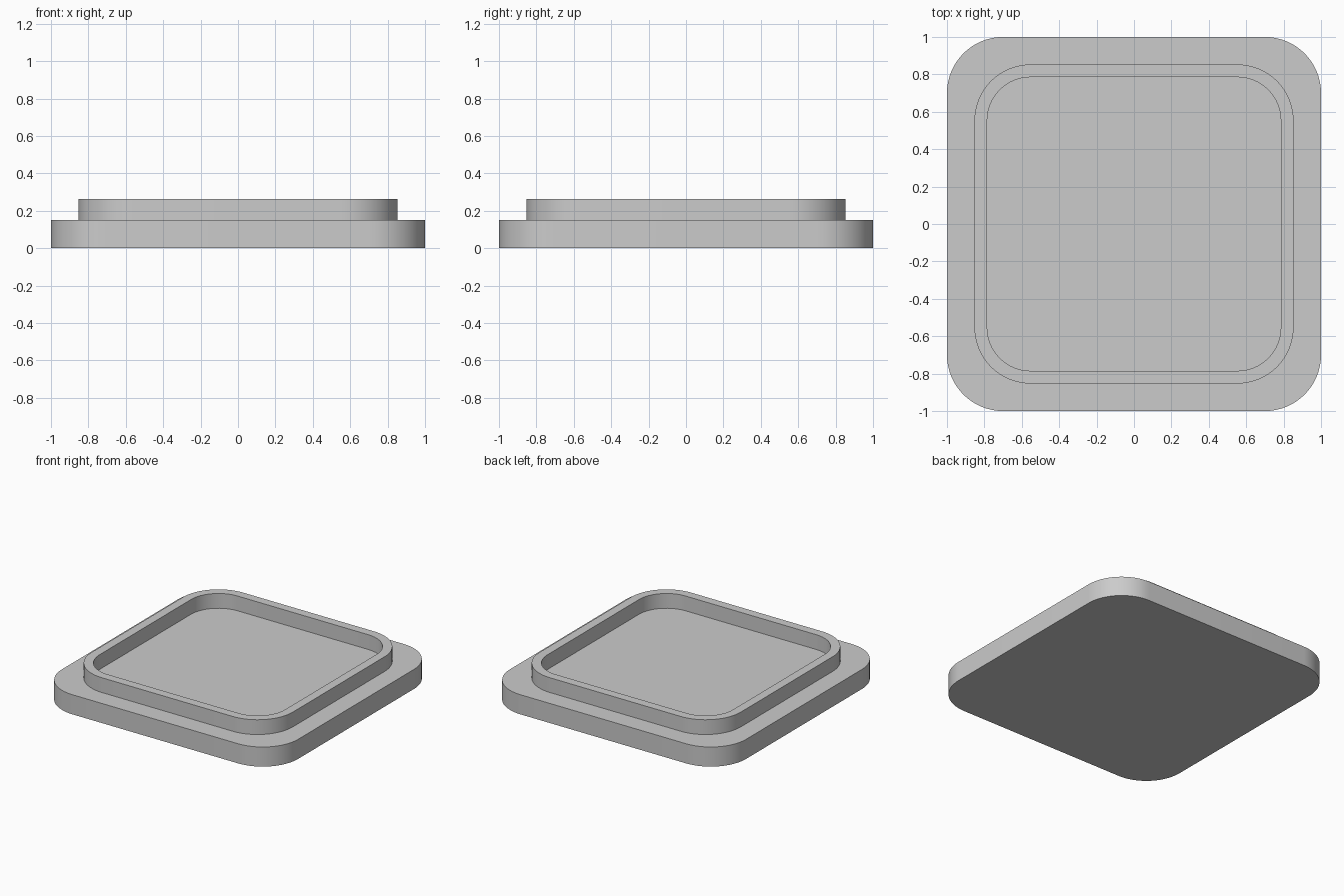
import bpy, bmesh, math

cube = bpy.data.objects.get("Cube")
if cube:
    bpy.data.objects.remove(cube, do_unlink=True)

ARC_STEPS = 16

# Plain grey finish
grey = bpy.data.materials.new("light_grey")
grey.use_nodes = True
colour = (0.6, 0.6, 0.6, 1)
grey.diffuse_color = colour
grey.node_tree.nodes["Principled BSDF"].inputs["Base Color"].default_value = colour


def rounded_ring(bm, half, radius, z):
    """Loop of vertices around a rounded square."""
    verts = []
    for corner in range(4):
        mid = math.radians(45 + 90 * corner)
        cx = math.copysign(half - radius, math.cos(mid))
        cy = math.copysign(half - radius, math.sin(mid))
        for i in range(ARC_STEPS + 1):
            a = math.radians(90 * (corner + i / ARC_STEPS))
            verts.append(bm.verts.new((cx + radius * math.cos(a), cy + radius * math.sin(a), z)))
    return verts


BASE_TOP, RIM_TOP = 0.15, 0.263
base_shape, rim_outer, rim_inner = (1.0, 0.3), (0.853, 0.3), (0.785, 0.232)

# Tray: stepped section from the underside, over the lip, down to the floor
section = [
    (base_shape, 0), (base_shape, BASE_TOP),
    (rim_outer, BASE_TOP), (rim_outer, RIM_TOP),
    (rim_inner, RIM_TOP), (rim_inner, BASE_TOP),
]
bm = bmesh.new()
rings = [rounded_ring(bm, *shape, z) for shape, z in section]
for low, high in zip(rings, rings[1:]):
    n = len(low)
    for i in range(n):
        j = (i + 1) % n
        bm.faces.new((low[i], low[j], high[j], high[i]))
bm.faces.new(reversed(rings[0]))   # underside
bm.faces.new(rings[-1])            # recessed floor
bmesh.ops.recalc_face_normals(bm, faces=bm.faces)

mesh = bpy.data.meshes.new("lipped_tray")
bm.to_mesh(mesh)
bm.free()
mesh.materials.append(grey)
tray = bpy.data.objects.new("lipped_tray", mesh)
bpy.context.collection.objects.link(tray)

# Smooth corners with crisp rims
bpy.ops.object.select_all(action="DESELECT")
tray.select_set(True)
bpy.context.view_layer.objects.active = tray
bpy.ops.object.shade_smooth_by_angle(angle=math.radians(30))
